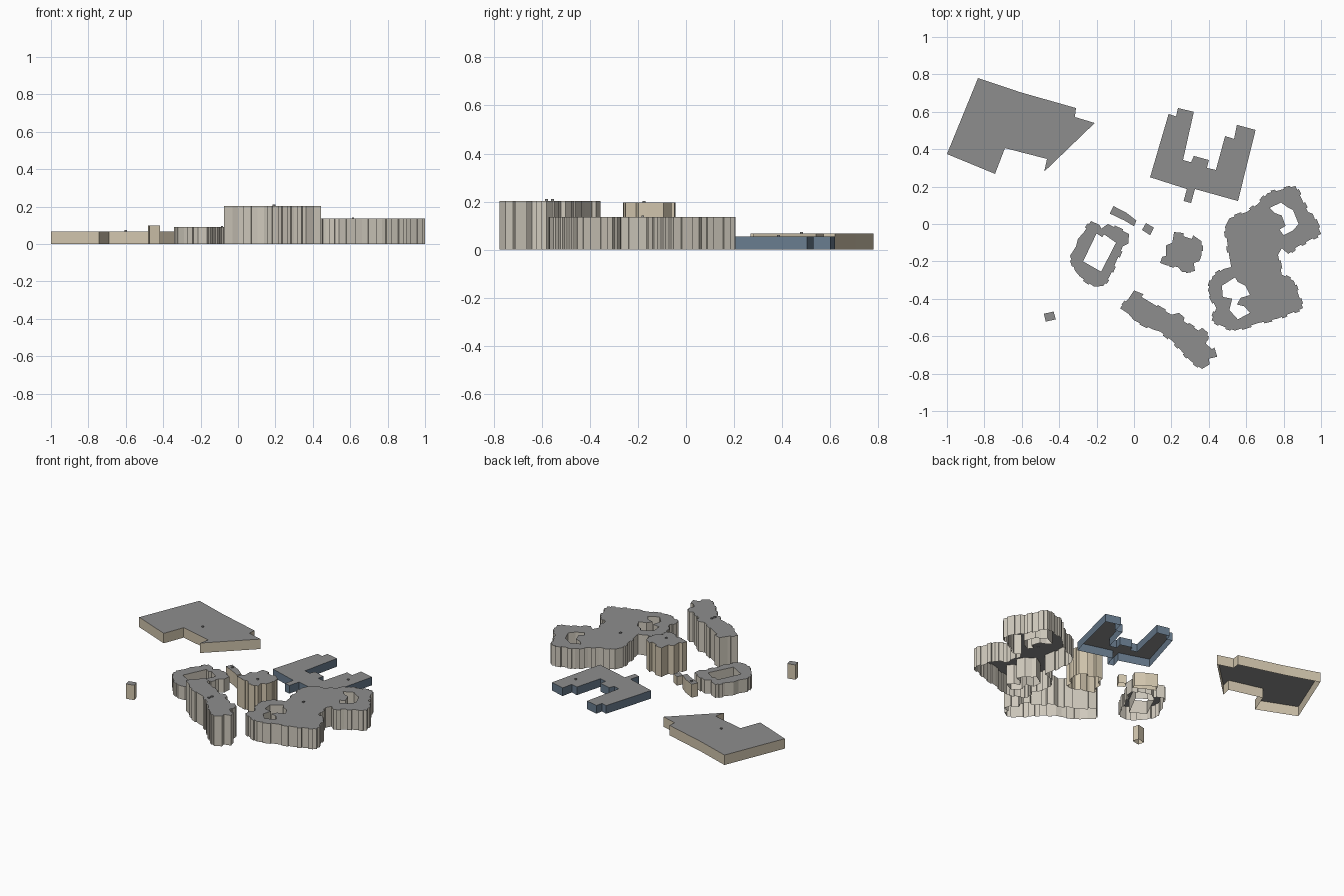
import bpy, bmesh
from mathutils import Vector

if "Cube" in bpy.data.objects:
    bpy.data.objects.remove(bpy.data.objects["Cube"])


def material(name, rgb):
    m = bpy.data.materials.new(name)
    m.diffuse_color = (*rgb, 1)
    m.use_nodes = True
    m.node_tree.nodes["Principled BSDF"].inputs["Base Color"].default_value = m.diffuse_color
    return m


ROOF = material("roof_grey", (0.27, 0.27, 0.27))
TAN = material("tan_wall", (0.64, 0.56, 0.42))
STONE = material("stone_wall", (0.62, 0.58, 0.50))
BLUE = material("blue_wall", (0.14, 0.20, 0.27))


def outline(pts, ccw=True):
    """Points in hundredths of a unit -> consistently wound loop of vectors."""
    v = [Vector((x / 100, y / 100)) for x, y in pts]
    area = sum(a.cross(b) for a, b in zip(v, v[1:] + v[:1]))
    return v if (area > 0) == ccw else v[::-1]


def add_bays(loop, depth, min_len=0.06, pitch=0.09):
    """Step shallow rectangular bays out of every long wall."""
    out = []
    for a, b in zip(loop, loop[1:] + loop[:1]):
        out.append(a)
        length = (b - a).length
        if length < min_len:
            continue
        d = (b - a) / length
        n = Vector((d.y, -d.x)) * depth
        count = max(1, round(length / pitch))
        for i in range(count):
            p = a + d * length * (i + 0.3) / count
            q = a + d * length * (i + 0.7) / count
            out += [p, p + n, q + n, q]
    return out


def building(name, pts, height, wall, holes=(), bays=0.0):
    """Open-bottomed shell: vertical walls and a flat roof, with courtyards."""
    loops = [outline(pts)] + [outline(h, False) for h in holes]
    if bays:
        loops[0] = add_bays(loops[0], bays)
    bm = bmesh.new()
    rim = []
    for loop in loops:
        low = [bm.verts.new((p.x, p.y, 0)) for p in loop]
        top = [bm.verts.new((p.x, p.y, height)) for p in loop]
        for i in range(len(loop)):
            j = (i + 1) % len(loop)
            bm.faces.new((low[i], low[j], top[j], top[i]))
            rim.append(bm.edges.get((top[i], top[j])))
    fill = bmesh.ops.triangle_fill(bm, edges=rim, use_beauty=True, use_dissolve=False)
    bm.normal_update()
    for f in fill["geom"]:
        if isinstance(f, bmesh.types.BMFace):
            f.material_index = 1
            if f.normal.z < 0:
                f.normal_flip()
    me = bpy.data.meshes.new(name)
    bm.to_mesh(me)
    bm.free()
    me.materials.append(wall)
    me.materials.append(ROOF)
    bpy.context.collection.objects.link(bpy.data.objects.new(name, me))


def roof_vent(name, x, y, z):
    bpy.ops.mesh.primitive_cube_add(size=1, location=(x, y, z + 0.003))
    o = bpy.context.object
    o.name = name
    o.scale = (0.012, 0.012, 0.008)
    o.data.materials.append(ROOF)


# Large low hall at back left
building("hall", [(-83.4, 78), (-61, 70.5), (-31, 62), (-31.6, 57.2), (-21, 54), (-48, 28),
                  (-46.5, 34.8), (-69, 40.6), (-74.3, 26.8), (-100, 37.4)], 0.067, TAN)

# Blue U-shaped block at back right
building("u_block", [(23.5, 62), (32, 60), (26.2, 34.2), (30.5, 33), (32, 36.4), (40, 34.2),
                     (39, 30), (43.8, 28.9), (48.7, 47), (53.5, 45.5), (55, 53), (65, 50.3),
                     (55.6, 12.3), (32.6, 18.7), (30.5, 11.2), (26.5, 12.3), (28.3, 18.7),
                     (8.6, 25), (18.5, 58.8), (22.5, 57.5)], 0.055, BLUE)

# Courtyard ring
building("ring_block", [(-23, 1.6), (-18.5, -0.5), (-17.5, -2.5), (-14, 0), (-2.7, -5.3),
                        (-3, -10.5), (-6, -12), (-13, -28), (-16.5, -33.2), (-21.5, -33.4),
                        (-29, -28), (-31.5, -25), (-34.2, -17), (-31, -12), (-30, -8),
                        (-26.5, -4)], 0.09, STONE,
         [[(-20, -5), (-17, -7), (-16, -5.5), (-9.6, -10), (-17.6, -25.5), (-27.2, -20)]], 0.009)

# Compact tower
building("square_tower", [(21.4, -4.3), (26.5, -4.8), (26.5, -6.6), (31, -8), (31.6, -6),
                          (36.2, -9.3), (36.2, -16.5), (35, -19.8), (32, -20.8), (32.6, -25.2),
                          (25.7, -25.7), (23.5, -23), (17, -22), (14, -20.8), (15, -17.6),
                          (17, -17), (17, -11.5), (20.5, -10)], 0.196, TAN, (), 0.006)

# Long tower slab
building("long_tower", [(0, -35.5), (5, -37.5), (4, -39), (9, -42), (20, -48.5), (24, -47.5),
                        (27, -50), (26.5, -52), (34.5, -57), (36.4, -55.5), (39.5, -58),
                        (38.5, -64), (41.7, -67), (43, -66), (44.5, -71), (40, -72),
                        (40.5, -75), (36.4, -77.5), (30, -73), (20.5, -62.5), (14, -57.5),
                        (10.5, -56.5), (0, -51.5), (-3, -48), (-7.5, -45), (-3, -40)],
         0.203, STONE, (), 0.008)

# Big irregular complex with two courtyards
building("large_complex", [(71.5, 16.5), (77.5, 18), (86.3, 20.3), (93, 6.4), (95.5, 5.5),
                           (100, -5.3), (87.5, -12), (82.5, -16), (79, -13), (77, -16.5),
                           (79, -27), (85.5, -30.5), (90.3, -45), (77, -50.5), (66.3, -53),
                           (54, -57), (47, -54.5), (41.5, -51.5), (44, -45), (39.5, -35.5),
                           (42, -28), (48, -24), (52, -23), (51, -17.6), (48.7, -1.6),
                           (51, 3), (60.4, 6.5), (66, 10.5)], 0.136, STONE,
         [[(72.5, 8.6), (78.6, 11.5), (82, 9), (85, 7.5), (88, 0), (85, -3.5), (80, -6),
           (77.8, -3), (81, -1), (79, 4.5), (75, 6)],
          [(47, -33), (54, -28.5), (55.5, -31), (59.5, -33), (62, -38), (57, -39.5), (55, -43),
           (59, -44), (62, -47.5), (55.5, -51), (51, -46), (52.5, -40), (47.5, -39)]], 0.009)

# Small outbuildings
building("narrow_shed", [(-11, 9.6), (-4, 6), (1.3, 1.8), (0, -1.2), (-5, 1.8), (-13, 5.6)],
         0.09, TAN)
building("small_hut", [(6.4, 0.5), (10.7, -2), (8.6, -6), (4.3, -3.2)], 0.06, TAN)
building("kiosk", [(-48.2, -48), (-43, -46.8), (-41.8, -51), (-47.2, -52.2)], 0.10, TAN)

# Tiny roof vents
for i, p in enumerate([(-0.60, 0.48, 0.067), (0.555, 0.385, 0.055), (0.27, -0.175, 0.196),
                       (0.195, -0.555, 0.203), (0.19, -0.58, 0.203), (0.615, -0.18, 0.136),
                       (-0.085, 0.062, 0.09)]):
    roof_vent(f"roof_vent_{i + 1}", *p)
